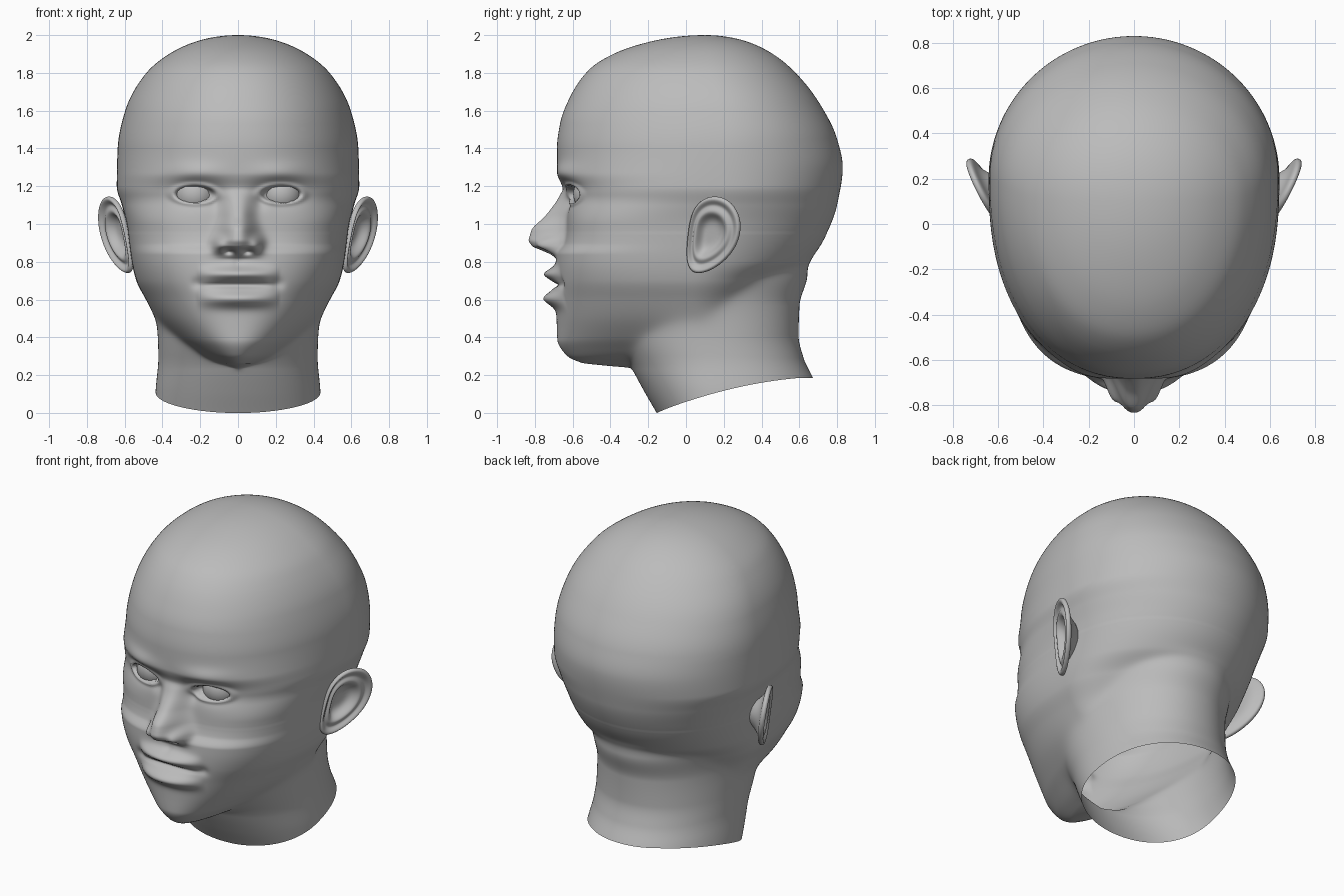
import bpy, bmesh, math
from math import exp, sqrt, sin, cos, pi

if "Cube" in bpy.data.objects:
    bpy.data.objects.remove(bpy.data.objects["Cube"])

grey = bpy.data.materials.new("plain_grey")
grey.diffuse_color = (0.5, 0.5, 0.5, 1)
grey.use_nodes = True
grey.node_tree.nodes["Principled BSDF"].inputs["Base Color"].default_value = grey.diffuse_color


def make_object(name, bm):
    bmesh.ops.recalc_face_normals(bm, faces=bm.faces[:])
    me = bpy.data.meshes.new(name)
    bm.to_mesh(me)
    bm.free()
    me.materials.append(grey)
    for p in me.polygons:
        p.use_smooth = True
    ob = bpy.data.objects.new(name, me)
    bpy.context.collection.objects.link(ob)
    return ob


def curve(*pts):
    """Smooth monotone curve through (height, value) points, listed top down."""
    xs = [sqrt(max(0, 2 - z)) for z, v in pts]
    vs = [v for z, v in pts]
    d = [(vs[i + 1] - vs[i]) / (xs[i + 1] - xs[i]) for i in range(len(xs) - 1)]
    m = [d[0]] + [2 * a * b / (a + b) if a * b > 0 else 0 for a, b in zip(d, d[1:])] + [d[-1]]

    def f(z):
        x = sqrt(max(0, 2 - z))
        if x <= xs[0]:
            return vs[0]
        if x >= xs[-1]:
            return vs[-1]
        i = 0
        while xs[i + 1] < x:
            i += 1
        h = xs[i + 1] - xs[i]
        t = (x - xs[i]) / h
        u = 1 - t
        return (vs[i] * (1 + 2 * t) * u * u + vs[i + 1] * (3 - 2 * t) * t * t
                + h * t * u * (m[i] * u - m[i + 1] * t))
    return f


# Head and neck profiles by height
centre = curve((2, .1), (1.83, .12), (1.66, .17), (1.45, .2), (1.2, .2), (1, .15), (.8, .06),
               (.6, .03), (.4, .08), (.2, .15), (0, .2))
front = curve((2, .1), (1.97, -.17), (1.9, -.385), (1.82, -.51), (1.66, -.62), (1.53, -.667),
              (1.4, -.683), (1.27, -.681), (1.18, -.642), (1.1, -.63), (.96, -.635), (.9, -.647),
              (.838, -.685), (.7, -.69), (.467, -.683), (.387, -.68), (.308, -.635), (.265, -.55),
              (.25, -.42), (.235, -.25), (.2, -.1), (0, 0))
back = curve((2, .1), (1.97, .31), (1.9, .46), (1.83, .55), (1.634, .71), (1.45, .8), (1.3, .83),
             (1.1, .8), (.93, .735), (.8, .64), (.7, .48), (.5, .3), (.25, .25), (0, .25))
width = curve((2, 0), (1.97, .21), (1.9, .365), (1.8, .485), (1.6, .597), (1.4, .637), (1.2, .642),
              (1.1, .615), (1, .59), (.8, .56), (.7, .535), (.6, .482), (.5, .42), (.4, .33),
              (.35, .27), (.3, .2), (.265, .12), (.25, .07), (.235, .04), (0, .03))
power = curve((2, 2), (1.4, 2.2), (1.15, 2.5), (1, 3), (.8, 2.8), (.6, 2.4), (.4, 2.2), (.25, 2))
neck_front = curve((.95, -.2), (.6, -.38), (.4, -.36), (.228, -.28), (.11, -.217), (0, -.153))
neck_back = curve((.95, .45), (.8, .64), (.73, .64), (.57, .6), (.41, .595), (.29, .622),
                  (.185, .672), (0, .76))
neck_width = curve((.95, .3), (.8, .43), (.6, .425), (.3, .42), (.12, .435), (0, .44))
nose_height = curve((1.25, 0), (1.19, .008), (1.146, .037), (1.04, .116), (.965, .184), (.918, .19),
                    (.885, .16), (.86, .09), (.838, .03), (.815, 0))
nose_width = curve((1.25, .07), (1.05, .075), (.95, .09), (.88, .095))


def oval(c, s, w, length, n):
    return (abs(s / w) ** n + abs(c / length) ** n) ** (-1 / n)


def skin(phi, z):
    """Point on the smooth head and neck form, without features."""
    c, s, cy = cos(phi), sin(phi), centre(z)
    if c > 0:
        r = oval(c, s, width(z), cy - front(z), power(z))
    else:
        r = oval(c, s, width(z), back(z) - cy, 2)
    if z < .95:
        length = cy - neck_front(z) if c > 0 else neck_back(z) - cy
        rn = oval(c, s, neck_width(z), length, 2.1)
        r = .5 * (r + rn + sqrt((r - rn) ** 2 + .0014))
    return r * s, cy - r * c


def bump(x, z, cx, cz, sx, sz):
    return exp(-((x - cx) / sx) ** 2 - ((z - cz) / sz) ** 2)


def feature(x, z):
    """Forward relief of the face."""
    x = abs(x)
    if x > .6 or z < .4 or z > 1.5:
        return 0
    d = nose_height(z) * exp(-(x / nose_width(z)) ** 2.5)
    d += .065 * bump(x, z, .1, .893, .036, .04)             # nostril wings
    d -= .05 * bump(x, z, .048, .856, .026, .014)           # nostrils
    lip = max(0, 1 - (x / .22) ** 2)
    d += lip * (.062 * exp(-((z - .735) / .035) ** 2) + .066 * exp(-((z - .605) / .042) ** 2)
                - .022 * exp(-((z - .677) / .012) ** 2))
    d -= .015 * bump(x, z, .215, .685, .03, .03)            # mouth corners
    d -= .008 * bump(x, z, 0, .79, .025, .03)               # groove under the nose
    d += .018 * bump(x, z, .23, 1.275, .13, .045)           # brows
    d -= .036 * bump(x, z, .23, 1.165, .11, .06)            # sockets
    d -= .018 * bump(x, z, .12, 1.13, .035, .05)
    e = sqrt(((x - .228) / .098) ** 2 + ((z - 1.158) / .042) ** 2)
    d += .016 * exp(-((e - 1.2) / .25) ** 2)                # eyelid rim
    t = min(1, max(0, (1.08 - e) / .16))
    return d - .035 * t * t * (3 - 2 * t)                   # eye opening


# Head: rings from the crown down to the slanted open neck
heights = [2 - (.5 * i / 24) ** 2 for i in range(1, 25)]
z = heights[-1]
while z > .009:
    z -= .003 if .235 < z < .275 else .005 if .82 < z < .9 else .009
    heights.append(max(z, 0))
if heights[-1] > 0:
    heights.append(0)
N = 240
angles = []
for j in range(N):
    u = (j + .5) / N * 2 - 1
    angles.append(pi * (.45 * u + .55 * u ** 3))
bm = bmesh.new()
pole = bm.verts.new((0, .1, 2))
prev = None
for h in heights:
    ring = []
    for a in angles:
        z = h
        x, y = skin(a, z)
        if h < .25:
            t = min(1, max(0, (y + .153) / .825))
            rim = .185 * t * (1 + .69 * (1 - t))
            z = rim + h / .25 * (.25 - rim)
            x, y = skin(a, z)
        if cos(a) > 0:
            y -= feature(x, z)
        ring.append(bm.verts.new((x, y, z)))
    for j in range(N):
        k = (j + 1) % N
        if prev:
            bm.faces.new((prev[j], ring[j], ring[k], prev[k]))
        else:
            bm.faces.new((pole, ring[j], ring[k]))
    prev = ring
make_object("head", bm)

# Ears: outline (y, z) scaled through a front-to-back profile (scale, outward offset)
outline = [(.16, 1.148), (.23, 1.125), (.28, 1.055), (.292, .97), (.265, .88), (.21, .81),
           (.14, .76), (.07, .737), (.02, .757), (.005, .84), (.015, .94), (.025, 1.02),
           (.05, 1.09), (.1, 1.135)]
profile = [(.3, -.035), (.45, -.02), (.58, .012), (.68, .012), (.78, -.004), (.87, .012),
           (.95, .022), (1.02, .012), (1.02, -.006), (.93, -.014), (.75, -.018), (.55, -.04),
           (.35, -.08)]


def make_ear(name, side):
    bm = bmesh.new()
    oy, oz = .115, .94

    def vert(y, z, off):
        x = .6 + .5 * (y - .05) + .15 * (z - .95)
        return bm.verts.new((side * (x + .89 * off), y - .44 * off, z - .13 * off))
    rings = [[vert(oy + (y - oy) * s, oz + (z - oz) * s, off) for y, z in outline]
             for s, off in profile]
    n = len(outline)
    for a, b in zip(rings, rings[1:]):
        for j in range(n):
            k = (j + 1) % n
            bm.faces.new((a[j], a[k], b[k], b[j]))
    for ring, off in ((rings[0], -.035), (rings[-1], -.1)):
        mid = vert(oy, oz, off)
        for j in range(n):
            bm.faces.new((ring[j], ring[(j + 1) % n], mid))
    ob = make_object(name, bm)
    sub = ob.modifiers.new("smooth", 'SUBSURF')
    sub.levels = sub.render_levels = 2


# Eyeballs
for side, word in ((1, "left"), (-1, "right")):
    make_ear(word + "_ear", side)
    bm = bmesh.new()
    bmesh.ops.create_uvsphere(bm, u_segments=40, v_segments=24, radius=.11)
    bmesh.ops.translate(bm, verts=bm.verts[:], vec=(side * .228, -.487, 1.158))
    make_object(word + "_eye", bm)
